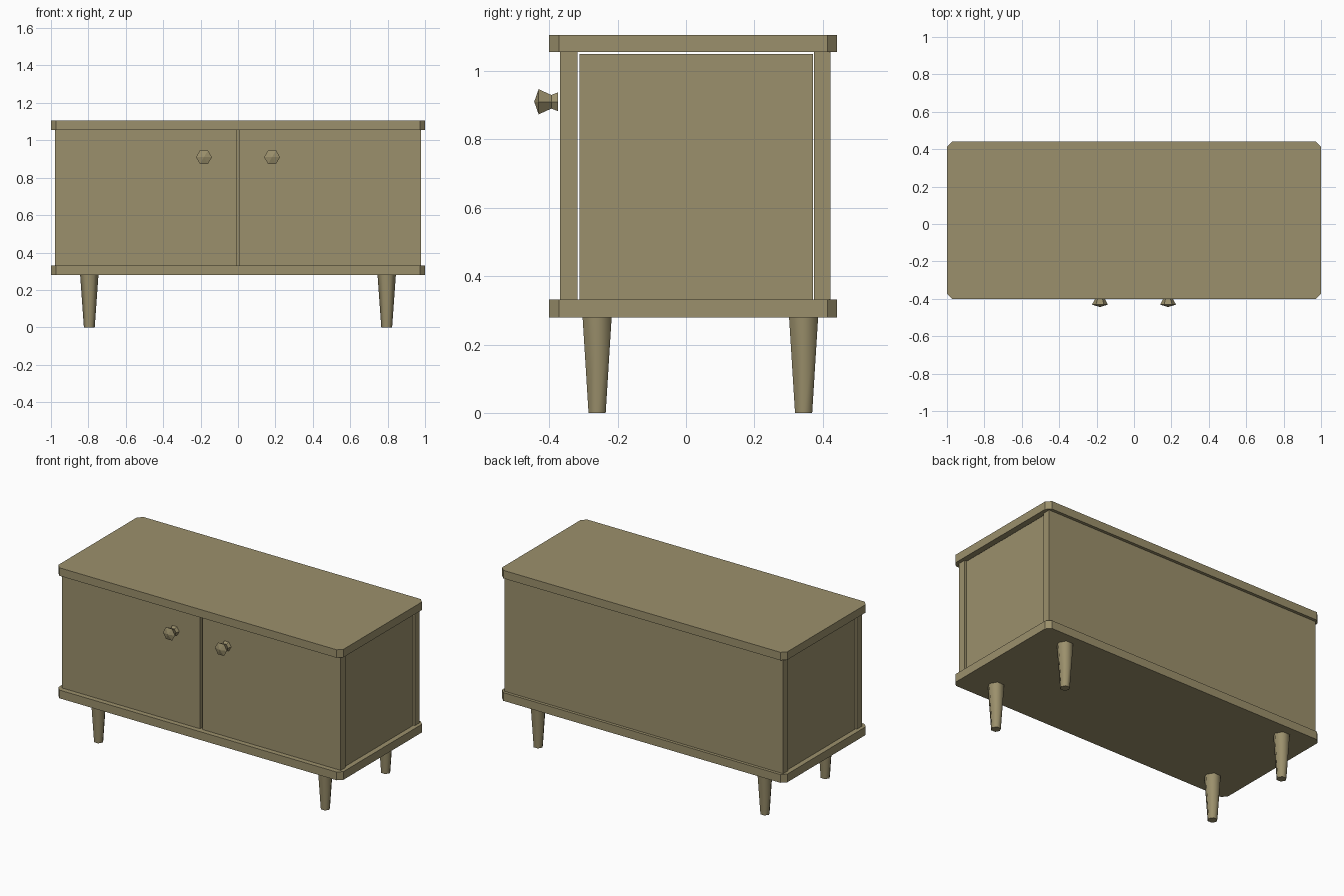
import bpy, bmesh, math
from mathutils import Matrix

if "Cube" in bpy.data.objects:
    bpy.data.objects.remove(bpy.data.objects["Cube"])

wood = bpy.data.materials.new("wood")
wood.diffuse_color = (0.33, 0.28, 0.15, 1)
wood.use_nodes = True
wood.node_tree.nodes["Principled BSDF"].inputs["Base Color"].default_value = wood.diffuse_color


def finish(name, bm):
    bmesh.ops.recalc_face_normals(bm, faces=bm.faces)
    mesh = bpy.data.meshes.new(name)
    bm.to_mesh(mesh)
    bm.free()
    mesh.materials.append(wood)
    obj = bpy.data.objects.new(name, mesh)
    bpy.context.collection.objects.link(obj)
    return obj


def box(name, x, y, z, chamfer=0):
    """Box from (min, max) ranges, optionally with cut vertical corners."""
    bm = bmesh.new()
    size = [r[1] - r[0] for r in (x, y, z)]
    centre = [(r[0] + r[1]) / 2 for r in (x, y, z)]
    bmesh.ops.create_cube(bm, size=1, matrix=Matrix.Translation(centre) @ Matrix.Diagonal((*size, 1)))
    if chamfer:
        upright = [e for e in bm.edges if abs(e.verts[0].co.z - e.verts[1].co.z) > 0.01]
        bmesh.ops.bevel(bm, geom=upright, offset=chamfer, segments=1, affect='EDGES')
    return finish(name, bm)


def hex_turned(name, profile, place, tip=None, smooth=False):
    """Six-sided turned part; profile is (radius, height) from one end to the other."""
    bm = bmesh.new()
    rings = [[bm.verts.new((r * math.cos(i * math.pi / 3), r * math.sin(i * math.pi / 3), h))
              for i in range(6)] for r, h in profile]
    for a, b in zip(rings, rings[1:]):
        for i in range(6):
            j = (i + 1) % 6
            bm.faces.new((a[i], a[j], b[j], b[i])).smooth = smooth
    bm.faces.new(rings[0][::-1])
    if tip is None:
        bm.faces.new(rings[-1])
    else:
        apex = bm.verts.new((0, 0, tip))
        for i in range(6):
            bm.faces.new((rings[-1][i], rings[-1][(i + 1) % 6], apex))
    bm.transform(place)
    return finish(name, bm)


# Top and bottom boards
for name, z in (("top_board", (1.055, 1.106)), ("bottom_board", (0.279, 0.331))):
    box(name, (-1, 1), (-0.40, 0.442), z, chamfer=0.028)

# Back panel
box("back_panel", (-0.978, 0.978), (0.374, 0.423), (0.331, 1.055))

for side, s in (("left", -1), ("right", 1)):
    # Doors and slightly recessed side panels
    box(side + "_door", sorted((s * 0.008, s * 0.978)), (-0.368, -0.318), (0.331, 1.055))
    box(side + "_side_panel", sorted((s * 0.918, s * 0.968)), (-0.312, 0.371), (0.331, 1.05))
    # Faceted knobs, turned about the y axis
    hex_turned(side + "_knob", [(0.032, 0), (0.023, 0.02), (0.0425, 0.057)],
               Matrix.Translation((s * 0.182, -0.374, 0.91)) @ Matrix.Rotation(math.pi / 2, 4, 'X'),
               tip=0.07)
    # Tapered legs
    for end, y in (("front", -0.26), ("back", 0.344)):
        hex_turned(f"{end}_{side}_leg", [(0.029, 0), (0.049, 0.279)],
                   Matrix.Translation((s * 0.795, y, 0)), smooth=True)
